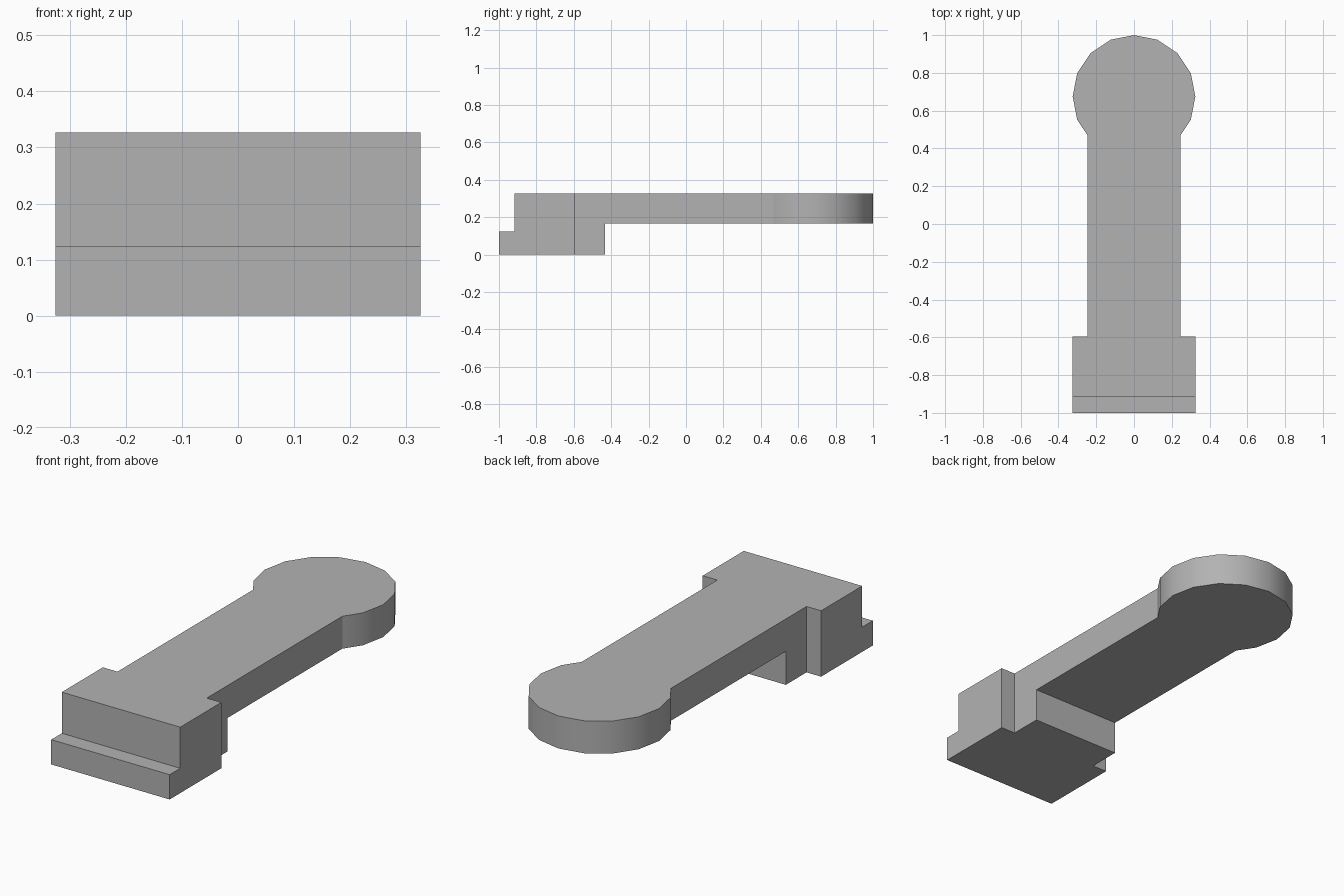
import bpy
import bmesh
from math import sin, cos, pi, radians
from mathutils import Matrix

cube = bpy.data.objects.get("Cube")
if cube:
    bpy.data.objects.remove(cube, do_unlink=True)

HEIGHT = 0.327
HALF_WIDE, HALF_ARM = 0.325, 0.245
BLOCK_BACK = -0.595
RADIUS = HALF_WIDE
CENTRE_Y = 1 - RADIUS

grey = bpy.data.materials.new("plain_grey")
grey.use_nodes = True
colour = (0.45, 0.45, 0.45, 1)
grey.diffuse_color = colour
grey.node_tree.nodes["Principled BSDF"].inputs["Base Color"].default_value = colour


def add_object(name, bm):
    mesh = bpy.data.meshes.new(name)
    bmesh.ops.recalc_face_normals(bm, faces=bm.faces)
    bm.to_mesh(mesh)
    bm.free()
    obj = bpy.data.objects.new(name, mesh)
    bpy.context.collection.objects.link(obj)
    mesh.materials.append(grey)
    return obj


def cut_box(target, name, y, z):
    """Remove the full-width box spanning the y and z ranges."""
    bm = bmesh.new()
    size = Matrix.Diagonal((2, y[1] - y[0], z[1] - z[0], 1))
    place = Matrix.Translation((0, sum(y) / 2, sum(z) / 2))
    bmesh.ops.create_cube(bm, size=1, matrix=place @ size)
    cutter = add_object(name, bm)
    cutter.hide_render = True
    mod = target.modifiers.new(name, 'BOOLEAN')
    mod.operation = 'DIFFERENCE'
    mod.solver = 'EXACT'
    mod.object = cutter
    bpy.ops.object.modifier_apply(modifier=name)
    bpy.data.objects.remove(cutter, do_unlink=True)


# Right half of the plan: wide block, narrow arm, 16-sided round end
step = pi / 8
ring = [(RADIUS * cos(i * step), CENTRE_Y + RADIUS * sin(i * step)) for i in range(-2, 5)]
(x0, y0), (x1, y1) = ring[:2]
ring[0] = (HALF_ARM, y0 + (y1 - y0) * (HALF_ARM - x0) / (x1 - x0))
half = [(HALF_WIDE, -1), (HALF_WIDE, BLOCK_BACK), (HALF_ARM, BLOCK_BACK)] + ring
plan = half + [(-x, y) for x, y in reversed(half[:-1])]

# Extrude the plan to full height
bm = bmesh.new()
base = bm.faces.new([bm.verts.new((x, y, 0)) for x, y in plan])
top = bmesh.ops.extrude_face_region(bm, geom=[base], use_keep_orig=True)["geom"]
bmesh.ops.translate(bm, vec=(0, 0, HEIGHT), verts=[v for v in top if isinstance(v, bmesh.types.BMVert)])
body = add_object("stepped_arm", bm)
bpy.context.view_layer.objects.active = body
body.select_set(True)

# Front ledge, and the clearance under the arm and round end
cut_box(body, "front_ledge_cut", (-1.2, -0.917), (0.123, 0.6))
cut_box(body, "underside_cut", (-0.433, 1.2), (-0.2, 0.166))

# Soft shading on the round end, hard edges elsewhere
bpy.ops.object.shade_smooth_by_angle(angle=radians(30))
